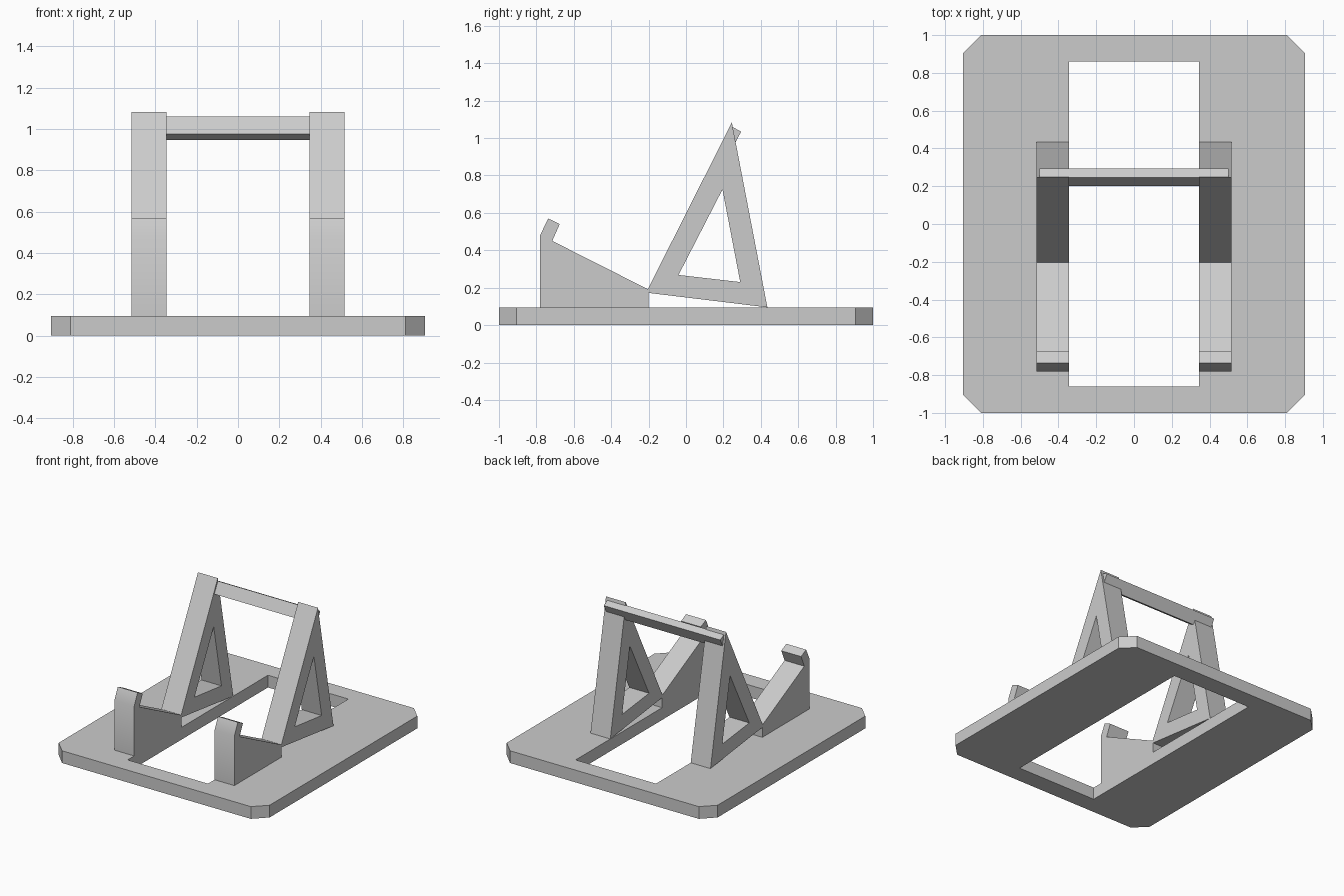
import bpy
import bmesh
import math
from mathutils import Vector

if "Cube" in bpy.data.objects:
    bpy.data.objects.remove(bpy.data.objects["Cube"], do_unlink=True)

# Single grey plastic
grey = bpy.data.materials.new("plain grey")
grey.use_nodes = True
colour = (0.6, 0.6, 0.6, 1)
grey.diffuse_color = colour
grey.node_tree.nodes["Principled BSDF"].inputs["Base Color"].default_value = colour


def extrude_profile(name, loops, start, end, axis):
    """Fill an outline (plus optional hole loops) and extrude it along x or z."""
    def place(p):
        return Vector((start, *p)) if axis == "x" else Vector((*p, start))

    bm = bmesh.new()
    for loop in loops:
        verts = [bm.verts.new(place(p)) for p in loop]
        for a, b in zip(verts, verts[1:] + verts[:1]):
            bm.edges.new((a, b))
    normal = Vector((1, 0, 0)) if axis == "x" else Vector((0, 0, 1))
    bmesh.ops.triangle_fill(bm, edges=bm.edges[:], use_beauty=True, normal=normal)
    out = bmesh.ops.extrude_face_region(bm, geom=bm.faces[:], use_keep_orig=True)
    moved = [g for g in out["geom"] if isinstance(g, bmesh.types.BMVert)]
    bmesh.ops.translate(bm, verts=moved, vec=normal * (end - start))
    bmesh.ops.recalc_face_normals(bm, faces=bm.faces[:])
    mesh = bpy.data.meshes.new(name)
    bm.to_mesh(mesh)
    bm.free()
    mesh.materials.append(grey)
    obj = bpy.data.objects.new(name, mesh)
    bpy.context.collection.objects.link(obj)
    return obj


# Base plate with clipped corners and a rectangular opening
W, L, C, T = 0.905, 1.0, 0.095, 0.095
outline = [(W - C, -L), (W, C - L), (W, L - C), (W - C, L),
           (C - W, L), (-W, L - C), (-W, C - L), (C - W, -L)]
IN, OUT, HL = 0.345, 0.515, 0.86
opening = [(-IN, -HL), (IN, -HL), (IN, HL), (-IN, HL)]
extrude_profile("base_plate", [outline, opening], 0, T, "z")

# Side profiles as (y, z)
rest = [(-0.78, T), (-0.2, T), (-0.2, 0.19), (-0.715, 0.45),
        (-0.675, 0.54), (-0.737, 0.57), (-0.78, 0.48)]
frame = [(-0.205, 0.19), (-0.2, 0.172), (0.435, T), (0.245, 1.083)]
frame_hole = [(-0.04, 0.268), (0.29, 0.23), (0.195, 0.725)]

for side, (a, b) in {"left": (IN, OUT), "right": (-OUT, -IN)}.items():
    lip = extrude_profile("front_rest_" + side, [rest], a, b, "x")
    bpy.ops.object.select_all(action="DESELECT")
    lip.select_set(True)
    bpy.context.view_layer.objects.active = lip
    bpy.ops.object.shade_smooth_by_angle(angle=math.radians(30))
    extrude_profile("back_support_" + side, [frame, frame_hole], a, b, "x")

# Tilted bar joining the two supports
bar = [(0.202, 0.975), (0.25, 0.948), (0.295, 1.035), (0.246, 1.06)]
extrude_profile("cross_bar", [bar], -0.5, 0.5, "x")
